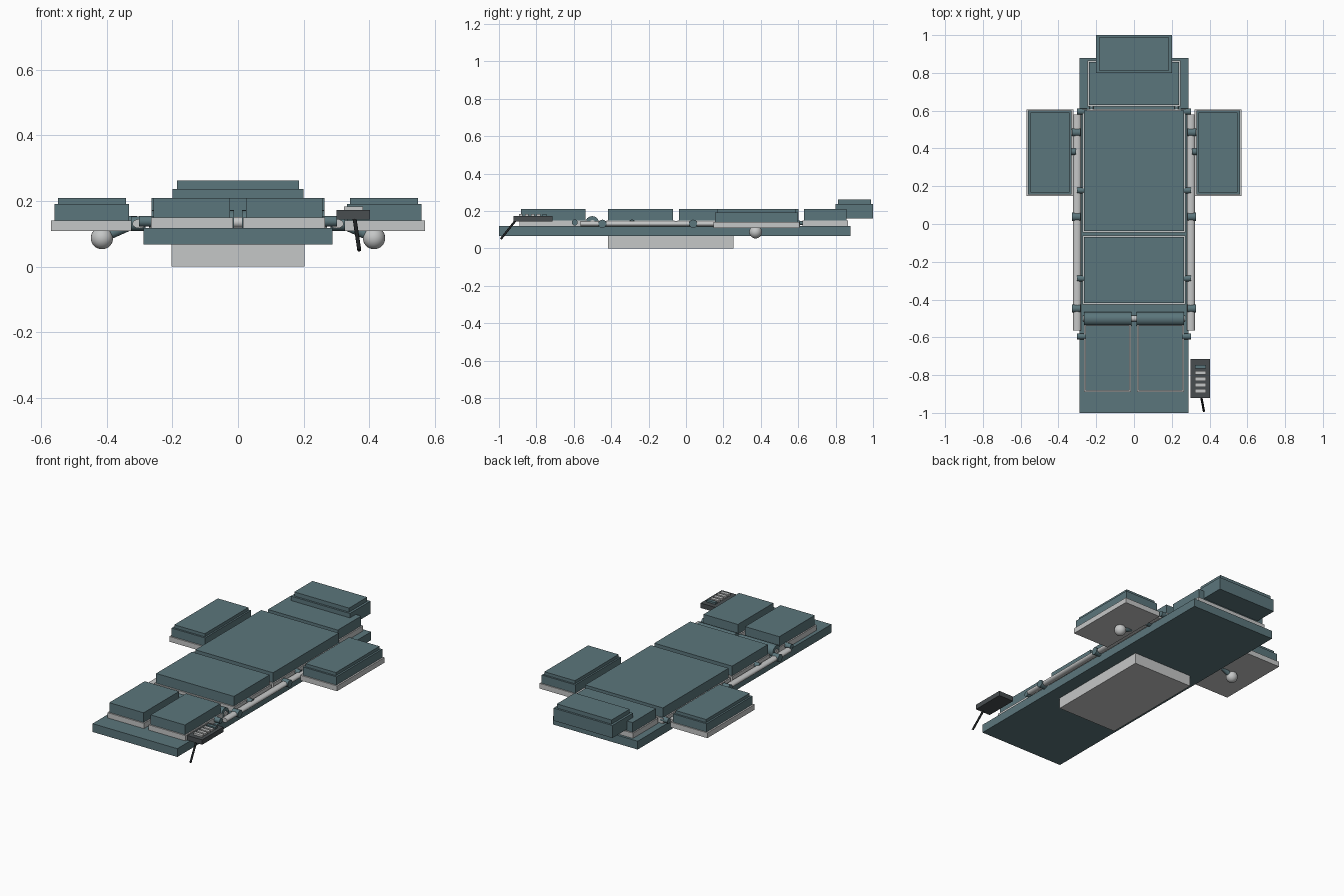
import bpy
from mathutils import Vector

cube = bpy.data.objects.get("Cube")
if cube:
    bpy.data.objects.remove(cube, do_unlink=True)


def material(name, r, g, b):
    m = bpy.data.materials.new(name)
    m.use_nodes = True
    m.diffuse_color = (r, g, b, 1)
    m.node_tree.nodes["Principled BSDF"].inputs["Base Color"].default_value = (r, g, b, 1)
    return m


TEAL = material("teal_vinyl", 0.105, 0.18, 0.2)
STEEL = material("light_steel", 0.56, 0.57, 0.57)
DARK = material("dark_plastic", 0.065, 0.075, 0.08)
BLACK = material("black_rubber", 0.012, 0.014, 0.015)


def finish(name, mat, smooth=False):
    o = bpy.context.object
    o.name = name
    o.data.materials.append(mat)
    if smooth:
        bpy.ops.object.shade_smooth_by_angle()
    return o


def box(name, x, y, z, mat):
    """Box from (low, high) pairs on each axis."""
    spans = (x, y, z)
    bpy.ops.mesh.primitive_cube_add(size=1, location=[(a + b) / 2 for a, b in spans])
    bpy.context.object.scale = [abs(b - a) for a, b in spans]
    bpy.ops.object.transform_apply(location=False, rotation=False, scale=True)
    return finish(name, mat)


def rod(name, start, end, radius, mat):
    a, b = Vector(start), Vector(end)
    bpy.ops.mesh.primitive_cylinder_add(vertices=24, radius=radius, depth=(b - a).length,
                                        location=(a + b) / 2)
    bpy.context.object.rotation_euler = (b - a).to_track_quat('Z', 'Y').to_euler()
    return finish(name, mat, True)


def pad(name, x, y, mat=TEAL, rim=0.008):
    """Steel plate carrying a slightly smaller cushion."""
    box(name + "_plate", x, y, (0.118, 0.15), STEEL)
    box(name + "_cushion", (x[0] + rim, x[1] - rim), (y[0] + rim, y[1] - rim), (0.15, 0.21), mat)


# Pedestal and bed deck
box("pedestal", (-0.203, 0.203), (-0.417, 0.255), (0, 0.068), STEEL)
box("deck", (-0.288, 0.288), (-1, 0.88), (0.067, 0.118), TEAL)

# Mattress sections
pad("back", (-0.272, 0.272), (-0.045, 0.61))
pad("seat", (-0.272, 0.272), (-0.425, -0.062))
pad("upper_back", (-0.245, 0.245), (0.622, 0.865))

# Stepped headrest
box("headrest", (-0.2, 0.2), (0.8, 1), (0.16, 0.237), TEAL)
box("headrest_top", (-0.186, 0.186), (0.812, 0.988), (0.237, 0.262), TEAL)
rod("leg_hinge_pin", (-0.27, -0.5, 0.135), (0.27, -0.5, 0.135), 0.016, STEEL)

for side, s in (("left", 1), ("right", -1)):
    def xs(a, b):
        return tuple(sorted((s * a, s * b)))

    # Leg section with its rolled hinge cover
    pad(side + "_leg", xs(0.016, 0.265), (-0.89, -0.53))
    rod(side + "_leg_roll", (s * 0.012, -0.502, 0.135), (s * 0.264, -0.502, 0.135), 0.037, TEAL)
    rod(side + "_head_pin", (s * 0.225, 0.595, 0.135), (s * 0.225, 0.64, 0.135), 0.01, TEAL)

    # Side rail with clamps and brackets
    rail = rod(side + "_rail", (s * 0.301, -0.565, 0.131), (s * 0.301, 0.58, 0.131), 0.014, STEEL)
    rail.scale.x = 1.5
    for i, y in enumerate((-0.595, -0.288, 0.178, 0.595)):
        rod(f"{side}_bracket_{i}", (s * 0.25, y, 0.138), (s * 0.302, y, 0.138), 0.016, TEAL)
    for i, y in enumerate((-0.447, 0.038, 0.485)):
        rod(f"{side}_clamp_{i}", (s * 0.282, y, 0.131), (s * 0.327, y, 0.131), 0.022, TEAL)

    # Armrest with stepped cushion
    box(side + "_arm_plate", xs(0.32, 0.57), (0.147, 0.607), (0.108, 0.14), STEEL)
    box(side + "_arm_cushion", xs(0.332, 0.56), (0.155, 0.6), (0.14, 0.191), TEAL)
    box(side + "_arm_cushion_top", xs(0.342, 0.549), (0.166, 0.589), (0.191, 0.21), TEAL)

    # Ball joint below the armrest
    rod(side + "_arm_knob", (s * 0.308, 0.383, 0.138), (s * 0.335, 0.383, 0.138), 0.017, TEAL)
    rod(side + "_arm_strut", (s * 0.315, 0.38, 0.132), (s * 0.41, 0.372, 0.09), 0.015, TEAL)
    bpy.ops.mesh.primitive_uv_sphere_add(segments=24, ring_count=16, radius=0.034,
                                         location=(s * 0.415, 0.372, 0.087))
    finish(side + "_arm_ball", STEEL, True)

# Hand control with button rows and cable
box("hand_control", (0.3, 0.402), (-0.922, -0.715), (0.143, 0.173), DARK)
for i in range(5):
    y = -0.756 - 0.032 * i
    box(f"button_{i}", (0.323, 0.382), (y - 0.01, y + 0.01), (0.172, 0.184),
        STEEL if i else TEAL)
rod("control_cable", (0.355, -0.91, 0.15), (0.37, -0.99, 0.05), 0.006, BLACK)
